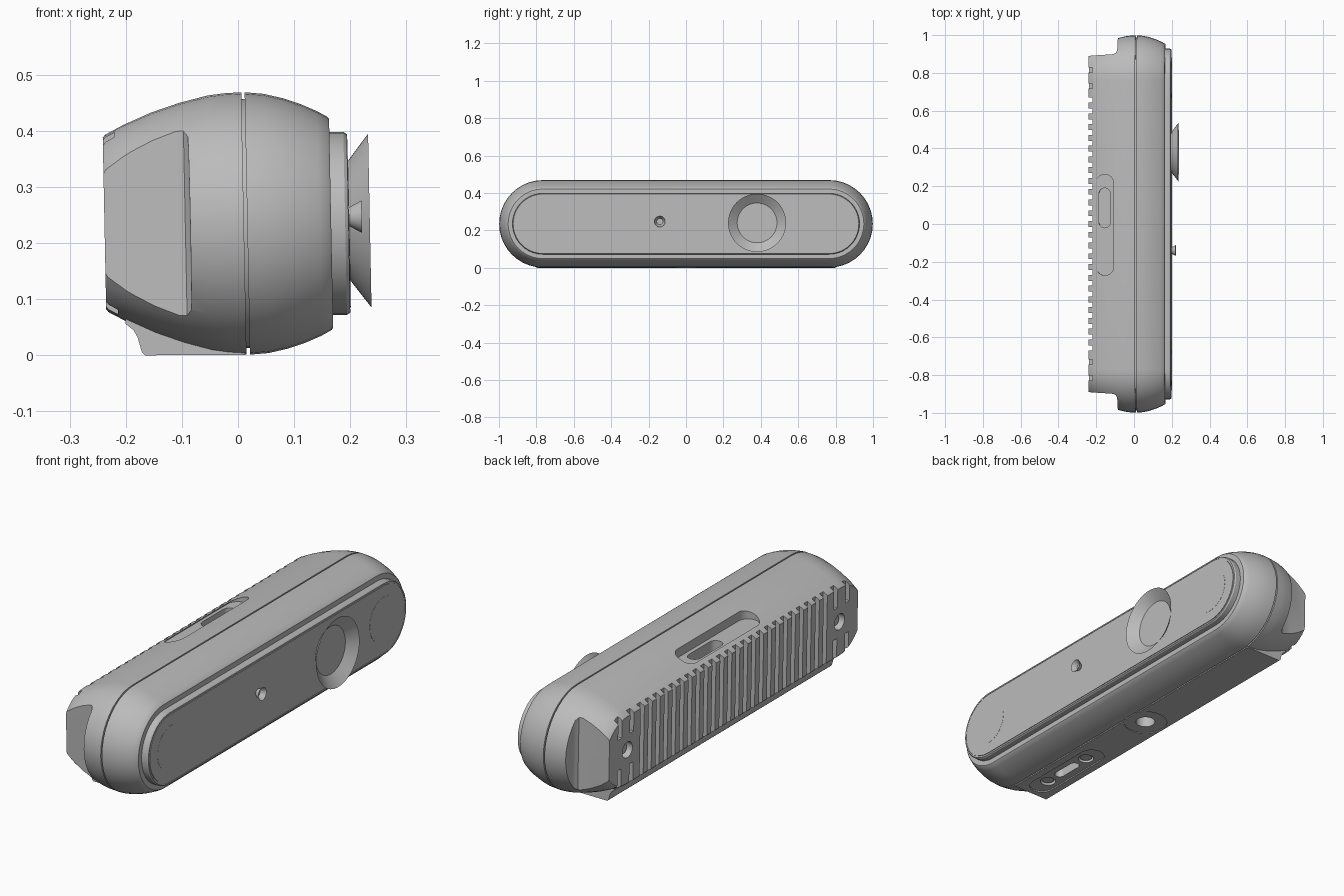
import bpy, bmesh, math
from mathutils import Vector

old = bpy.data.objects.get("Cube")
if old:
    bpy.data.objects.remove(old, do_unlink=True)

MID = 0.235      # height of the centre line
SPAN = 0.765     # centre of the rounded ends

grey = bpy.data.materials.new("plain_grey")
grey.use_nodes = True
grey.diffuse_color = (0.5, 0.5, 0.5, 1)
grey.node_tree.nodes["Principled BSDF"].inputs["Base Color"].default_value = (0.5, 0.5, 0.5, 1)


def finish(name, bm):
    bmesh.ops.recalc_face_normals(bm, faces=bm.faces)
    mesh = bpy.data.meshes.new(name)
    bm.to_mesh(mesh)
    bm.free()
    mesh.materials.append(grey)
    obj = bpy.data.objects.new(name, mesh)
    bpy.context.collection.objects.link(obj)
    return obj


def loft(name, stations, half=0, at=(0, MID), axis="X", cap=True, steps=20):
    """Stack stadium rings (circles when half is 0) of (position, radius) along x or z."""
    bm = bmesh.new()
    rings = []
    for w, r in stations:
        ring = []
        for side in (1, -1):
            for i in range(steps + 1 if half else steps):
                a = math.pi * (i / steps - 0.5)
                u = at[0] + side * (half + r * math.cos(a))
                v = at[1] + side * r * math.sin(a)
                ring.append(bm.verts.new((w, u, v) if axis == "X" else (v, u, w)))
        rings.append(ring)
    n = len(rings[0])
    for a, b in zip(rings, rings[1:]):
        for i in range(n):
            bm.faces.new((a[i], a[(i + 1) % n], b[(i + 1) % n], b[i]))
    if cap:
        bm.faces.new(rings[0])
        bm.faces.new(rings[-1])
    return finish(name, bm)


def prism(name, outlines, lo, hi, axis):
    """Extrude closed outlines along y (points are x, z) or z (points are x, y)."""
    bm = bmesh.new()
    for pts in outlines:
        lower, upper = ([bm.verts.new((p, w, q) if axis == "Y" else (p, q, w)) for p, q in pts]
                        for w in (lo, hi))
        bm.faces.new(lower)
        bm.faces.new(upper)
        for i in range(len(pts)):
            j = (i + 1) % len(pts)
            bm.faces.new((lower[i], lower[j], upper[j], upper[i]))
    return finish(name, bm)


def combine(target, tool, op="DIFFERENCE"):
    mod = target.modifiers.new("combine", "BOOLEAN")
    mod.operation = op
    mod.solver = "EXACT"
    mod.object = tool
    bpy.context.view_layer.objects.active = target
    bpy.ops.object.modifier_apply(modifier=mod.name)
    bpy.data.objects.remove(tool, do_unlink=True)


# Barrel-shaped shell with a seam groove
body = loft("body", [(-0.238, 0.153), (-0.234, 0.158), (-0.2, 0.176), (-0.15, 0.198),
                     (-0.1, 0.215), (-0.05, 0.228), (-0.02, 0.232), (0.0105, 0.2338),
                     (0.0105, 0.222), (0.0165, 0.222), (0.0165, 0.2338), (0.05, 0.231),
                     (0.085, 0.223), (0.115, 0.213), (0.145, 0.2), (0.163, 0.19),
                     (0.166, 0.186)], SPAN)

# Flat-bottomed foot
foot = prism("foot", [[(-0.17, 0), (-0.176, 0.006), (-0.183, 0.032), (-0.19, 0.045),
                       (-0.204, 0.056), (-0.208, 0.2), (0, 0.2), (0.008, 0.0008)]],
             -0.8, 0.8, "Y")
combine(body, foot, "UNION")

# Flats cut into both rear ends
end = [(-0.4, 0.884), (-0.24, 0.89), (-0.108, 0.899), (-0.094, 0.905),
       (-0.086, 0.92), (-0.083, 1.1), (-0.4, 1.1)]
combine(body, prism("end_cutter", [end, [(x, -y) for x, y in end]], -0.1, 0.6, "Z"))


# Cooling slots across the rear face
def slot(y):
    return [(-0.3, y - 0.013), (-0.217, y - 0.013), (-0.217, y + 0.013), (-0.3, y + 0.013)]


combine(body, prism("slot_cutter", [slot(0.057 * (i - 11.5)) for i in range(24)], 0, 0.5, "Z"))
corners = [slot(s * y) for s in (1, -1) for y in (0.73, 0.815)]
combine(body, prism("upper_slot_cutter", corners, 0.305, 0.5, "Z"))
combine(body, prism("lower_slot_cutter", corners, 0, 0.165, "Z"))

# Rear screw wells
for y in (-0.76, 0.76):
    combine(body, loft("well_cutter", [(-0.3, 0.036), (-0.205, 0.036)], at=(y, MID)))

# Connector recess on top
combine(body, loft("recess_cutter", [(0.408, 0.047), (0.6, 0.047)], 0.22, (-0.005, -0.15), "Z"))
combine(body, loft("port_cutter", [(0.35, 0.03), (0.5, 0.03)], 0.075, (0.085, -0.152), "Z"))

# Tripod mount and connector panel underneath
combine(body, loft("ring_cutter", [(-0.1, 0.095), (0.004, 0.095)], at=(0, -0.07), axis="Z"))
combine(body, loft("tripod_cutter", [(-0.1, 0.042), (0.07, 0.042)], at=(0, -0.07), axis="Z"))
combine(body, loft("panel_cutter", [(-0.1, 0.055), (0.006, 0.055)], 0.17, (-0.55, -0.08), "Z"))
combine(body, loft("socket_cutter", [(-0.1, 0.022), (0.06, 0.022)], 0.05, (-0.55, -0.08), "Z"))
for y in (-0.68, -0.42):
    combine(body, loft("hole_cutter", [(-0.1, 0.034), (0.025, 0.034)], at=(y, -0.08), axis="Z"))

parts = [body]

# Screws sitting in their wells
for y, side in ((-0.76, "right"), (0.76, "left")):
    parts.append(loft("rear_screw_" + side, [(-0.219, 0.022), (-0.2, 0.022)], at=(y, MID)))
for y, side in ((-0.68, "outer"), (-0.42, "inner")):
    parts.append(loft("panel_screw_" + side, [(0.012, 0.026), (0.04, 0.026)],
                      at=(y, -0.08), axis="Z"))

# Front window with a raised rim and flush lens covers
parts.append(loft("front_window", [(0.15, 0.163), (0.191, 0.163), (0.197, 0.159),
                                   (0.197, 0.153), (0.195, 0.153), (0.195, 0.15),
                                   (0.198, 0.15)], SPAN))
for y, side in ((-0.76, "right"), (0.76, "left")):
    parts.append(loft("lens_cover_" + side, [(0.197, 0.1), (0.1986, 0.1)], at=(y, MID)))

# Open flared cones showing the fields of view
parts.append(loft("large_cone", [(0.197, 0.105), (0.235, 0.155)], at=(0.38, 0.24),
                  cap=False, steps=32))
parts.append(loft("small_cone", [(0.197, 0.016), (0.221, 0.029)], at=(-0.14, 0.247), cap=False))

# Slight backward lean, then smooth shading with sharp edges
for obj in parts:
    for v in obj.data.vertices:
        v.co.x -= 0.02 * (v.co.z - MID)
    bpy.ops.object.select_all(action="DESELECT")
    obj.select_set(True)
    bpy.context.view_layer.objects.active = obj
    bpy.ops.object.shade_smooth_by_angle(angle=math.radians(30))
